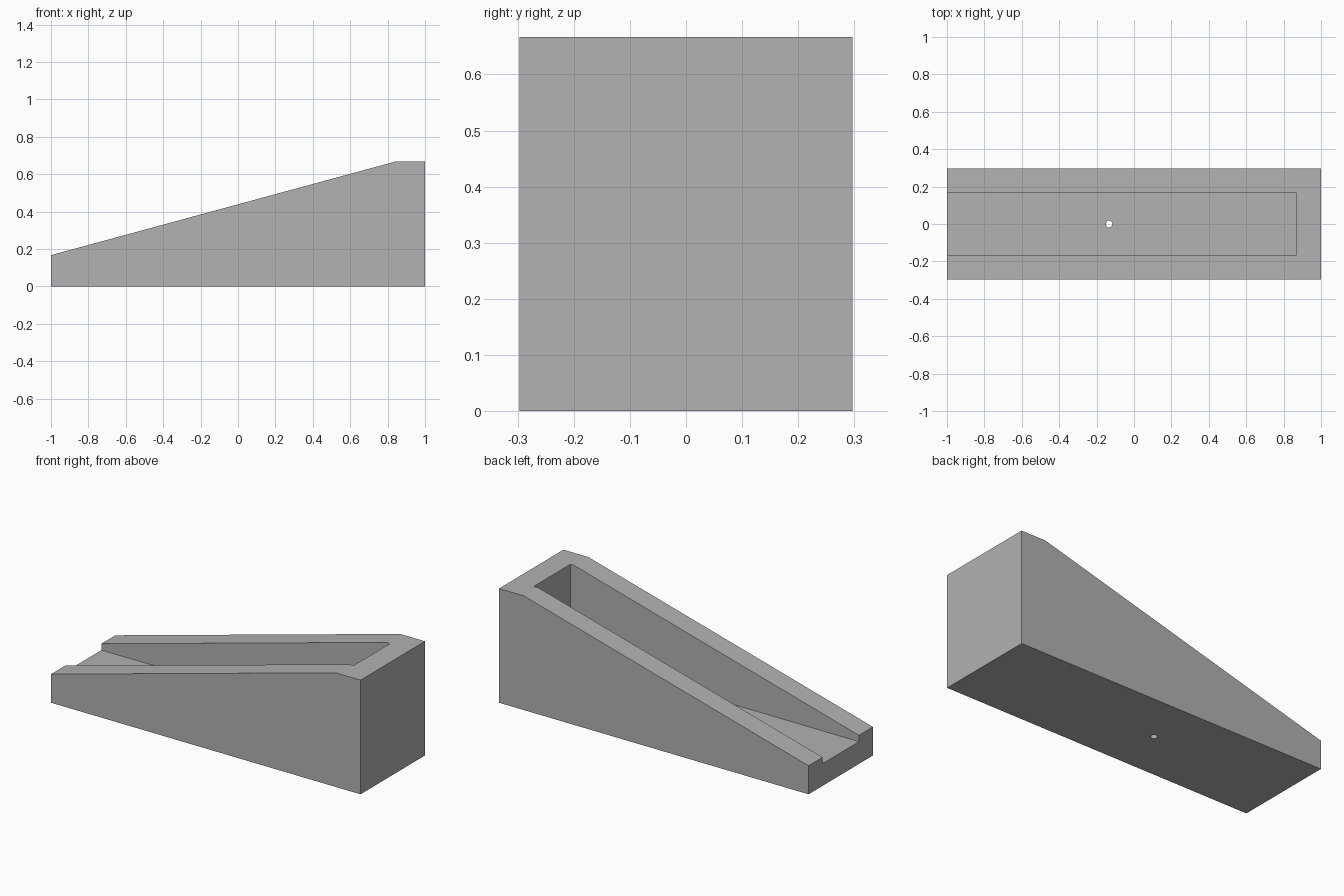
import bpy, bmesh
from mathutils import Matrix

cube = bpy.data.objects.get("Cube")
if cube:
    bpy.data.objects.remove(cube, do_unlink=True)

HALF_WIDTH, CHANNEL_HALF, FLOOR_Z = 0.297, 0.168, 0.13

grey = bpy.data.materials.new("plain grey")
grey.use_nodes = True
colour = (0.445, 0.445, 0.445, 1)
grey.diffuse_color = colour
grey.node_tree.nodes["Principled BSDF"].inputs["Base Color"].default_value = colour


def make_object(name, bm):
    bmesh.ops.recalc_face_normals(bm, faces=bm.faces)
    mesh = bpy.data.meshes.new(name)
    bm.to_mesh(mesh)
    bm.free()
    mesh.materials.append(grey)
    obj = bpy.data.objects.new(name, mesh)
    bpy.context.scene.collection.objects.link(obj)
    return obj


def extruded(name, profile, half):
    """Side profile in x and z, extruded across y."""
    bm = bmesh.new()
    face = bm.faces.new([bm.verts.new((x, -half, z)) for x, z in profile])
    new = bmesh.ops.extrude_face_region(bm, geom=[face])["geom"]
    verts = [v for v in new if isinstance(v, bmesh.types.BMVert)]
    bmesh.ops.translate(bm, verts=verts, vec=(0, 2 * half, 0))
    return make_object(name, bm)


def cut(target, cutter):
    cutter.hide_render = True
    mod = target.modifiers.new("cut", 'BOOLEAN')
    mod.operation, mod.solver, mod.object = 'DIFFERENCE', 'EXACT', cutter
    bpy.context.view_layer.objects.active = target
    bpy.ops.object.modifier_apply(modifier=mod.name)
    bpy.data.objects.remove(cutter, do_unlink=True)


# Wedge body with a short level top at the tall end
body = extruded("wedge_body", [(-1, 0), (1, 0), (1, 0.667), (0.84, 0.667), (-1, 0.167)], HALF_WIDTH)

# Level-floored channel, open at the low end
cut(body, extruded("channel_cutter", [(-1.2, FLOOR_Z), (0.865, FLOOR_Z), (0.865, 1), (-1.2, 1)], CHANNEL_HALF))

# Small round hole through the floor
bm = bmesh.new()
bmesh.ops.create_cone(bm, cap_ends=True, segments=24, radius1=0.018, radius2=0.018,
                      depth=0.6, matrix=Matrix.Translation((-0.133, 0, 0.1)))
cut(body, make_object("hole_cutter", bm))

# Smooth only the round hole wall
bpy.ops.object.select_all(action='DESELECT')
body.select_set(True)
bpy.context.view_layer.objects.active = body
bpy.ops.object.shade_smooth_by_angle(angle=0.26)
for poly in body.data.polygons:
    poly.use_smooth = poly.area < 0.002
